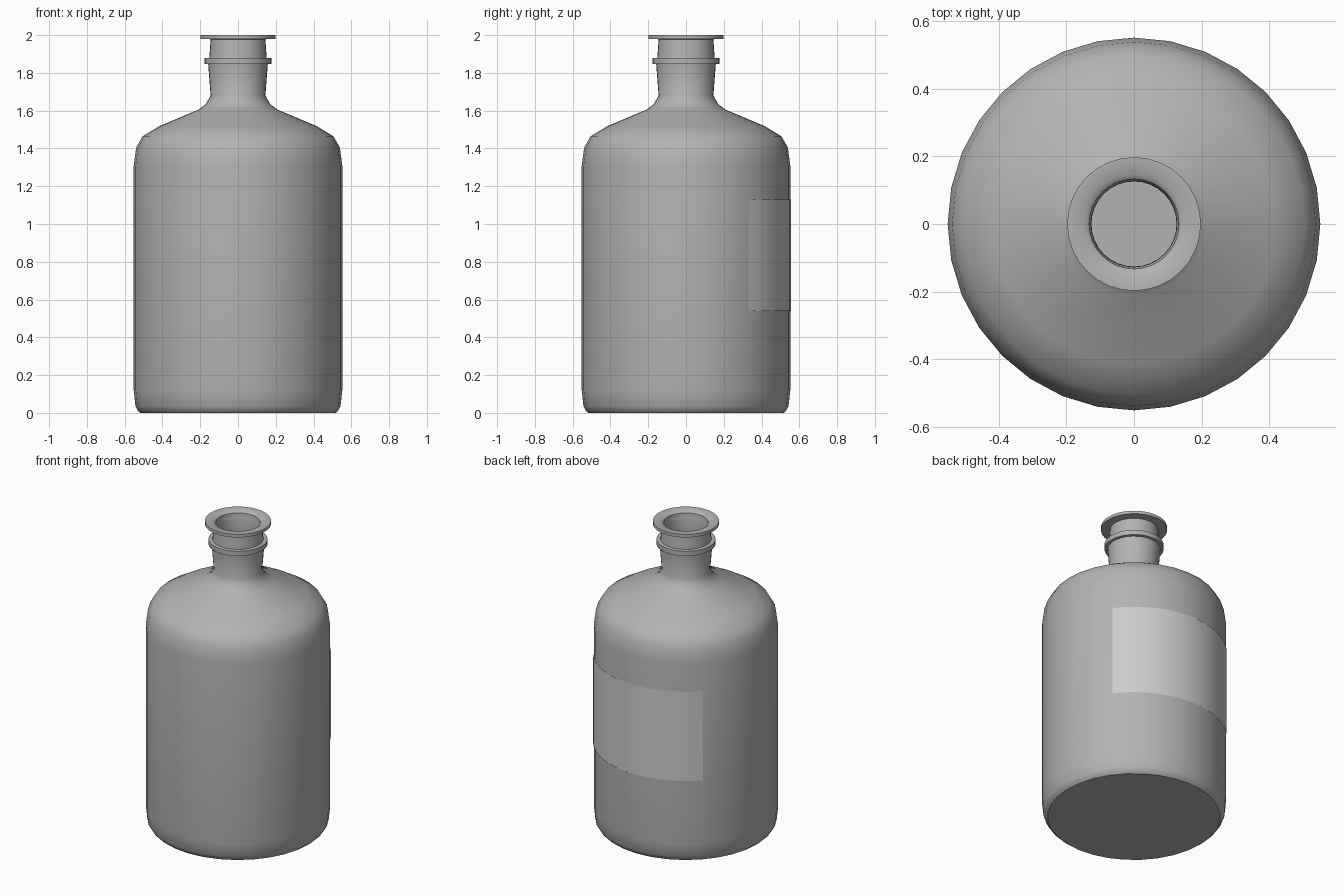
import bpy, bmesh
from math import sin, cos, pi, radians

if "Cube" in bpy.data.objects:
    bpy.data.objects.remove(bpy.data.objects["Cube"])


def finish(bm, name, grey):
    mesh = bpy.data.meshes.new(name)
    bm.to_mesh(mesh)
    bm.free()
    obj = bpy.data.objects.new(name, mesh)
    bpy.context.collection.objects.link(obj)
    mat = bpy.data.materials.new(name + "_grey")
    mat.diffuse_color = (grey, grey, grey, 1)
    mat.use_nodes = True
    mat.node_tree.nodes["Principled BSDF"].inputs["Base Color"].default_value = mat.diffuse_color
    mesh.materials.append(mat)
    bpy.ops.object.select_all(action='DESELECT')
    obj.select_set(True)
    bpy.context.view_layer.objects.active = obj
    bpy.ops.object.shade_smooth_by_angle(angle=radians(40))
    return obj


def lathe(name, profile, grey, sides=32):
    bm = bmesh.new()
    rings = [[bm.verts.new((r * cos(2 * pi * i / sides), r * sin(2 * pi * i / sides), z))
              for i in range(sides)] for r, z in profile]
    for a, b in zip(rings, rings[1:]):
        for i in range(sides):
            j = (i + 1) % sides
            bm.faces.new((a[i], a[j], b[j], b[i]))
    # close the outer base and the inner floor
    bm.faces.new(rings[0])
    bm.faces.new(rings[-1])
    bmesh.ops.recalc_face_normals(bm, faces=bm.faces)
    return finish(bm, name, grey)


# Bottle: outer wall up to the lip, then the inner wall back down
outer = [(.517, 0), (.53, .012), (.543, .035), (.552, .12), (.552, 1.31), (.539, 1.405),
         (.505, 1.465), (.417, 1.518), (.21, 1.605), (.17, 1.635), (.145, 1.68),
         (.158, 1.847), (.177, 1.848), (.177, 1.879), (.152, 1.88), (.145, 1.978),
         (.198, 1.98), (.198, 2.0)]
inner = [(.148, 2.0), (.133, 1.988), (.132, 1.96), (.127, 1.945), (.134, 1.87), (.126, 1.68),
         (.15, 1.625), (.2, 1.588), (.405, 1.50), (.487, 1.45), (.518, 1.4), (.532, 1.31),
         (.532, .12), (.525, .045), (.505, .02)]
lathe("bottle", outer + inner, .45)

# Label: thin curved sheet wrapped on the back of the body
bm = bmesh.new()
steps, start, end, radius = 20, radians(-45.5), radians(53.4), .556
cols = []
for i in range(steps + 1):
    a = start + (end - start) * i / steps
    x, y = radius * sin(a), radius * cos(a)
    cols.append((bm.verts.new((x, y, .54)), bm.verts.new((x, y, 1.13))))
for (a, b), (c, d) in zip(cols, cols[1:]):
    bm.faces.new((a, b, d, c))
finish(bm, "label", .8)
